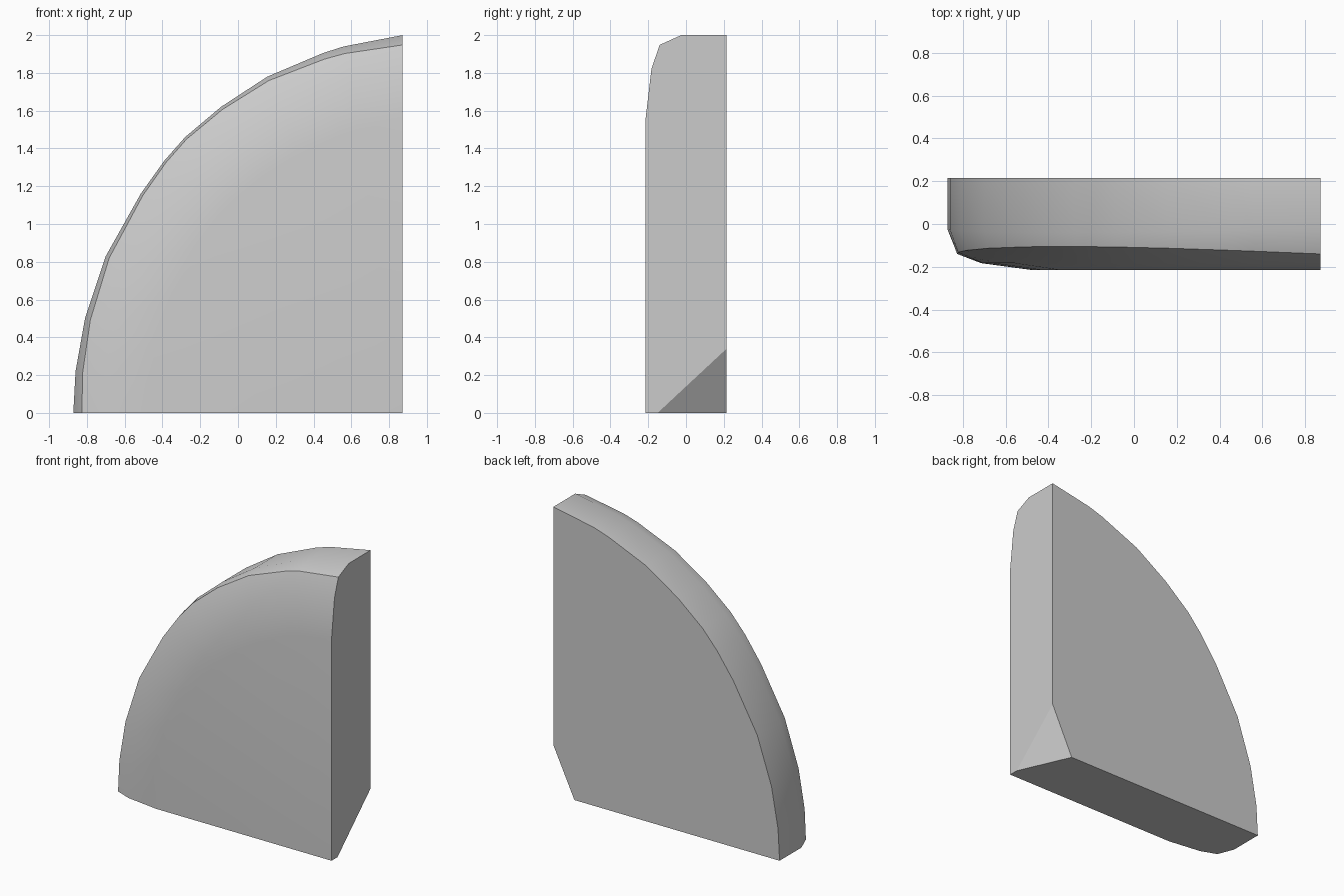
import bpy, bmesh, math
from mathutils import Vector

cube = bpy.data.objects.get("Cube")
if cube:
    bpy.data.objects.remove(cube, do_unlink=True)

BACK, FRONT = 0.215, -0.215
CORNER = Vector((0.872, 0, 0))

# Curved outline (x, z), from the bottom tip to the top
OUTLINE = [(-0.872, 0), (-0.86, 0.22), (-0.81, 0.5), (-0.70, 0.83),
           (-0.515, 1.16), (-0.39, 1.335), (-0.28, 1.46), (-0.09, 1.62),
           (0.155, 1.78), (0.45, 1.905), (0.56, 1.94), (0.872, 2.0)]

# Rounded front rim: scale about the corner, depth, and their change mid-curve
RINGS = [(1, BACK, 0, 0), (1, -0.025, 0, -0.015), (0.974, -0.14, 0.019, 0.035),
         (0.91, -0.183, 0, 0), (0.774, FRONT, 0, 0)]

bm = bmesh.new()
rings = []
for scale, depth, scale_mid, depth_mid in RINGS:
    ring = []
    for x, z in OUTLINE:
        offset = Vector((x, 0, z)) - CORNER
        bulge = math.sin(2 * math.atan2(z / 2, -offset.x / 1.744))
        p = CORNER + offset * (scale + scale_mid * bulge)
        p.y = depth + depth_mid * bulge
        ring.append(bm.verts.new(p))
    rings.append(ring)

# Curved rim
for a, b in zip(rings, rings[1:]):
    for i in range(len(OUTLINE) - 1):
        bm.faces.new((a[i], a[i + 1], b[i + 1], b[i]))

# Flat back, front, bottom and side
back_corner = bm.verts.new((CORNER.x, BACK, 0))
front_corner = bm.verts.new((CORNER.x, FRONT, 0))
bm.faces.new(rings[0] + [back_corner])
bm.faces.new(rings[-1] + [front_corner])
for end in (0, -1):
    bm.faces.new([r[end] for r in rings] + [front_corner, back_corner])
bmesh.ops.recalc_face_normals(bm, faces=bm.faces)

# Slanted cut across the lower back corner
p1 = Vector((CORNER.x, -0.15, 0))
p2 = Vector((CORNER.x, BACK, 0.34))
p3 = Vector((0.71, BACK, 0))
normal = (p2 - p1).cross(p3 - p1).normalized()
if normal.dot(back_corner.co - p1) < 0:
    normal.negate()
cut = bmesh.ops.bisect_plane(bm, geom=bm.verts[:] + bm.edges[:] + bm.faces[:],
                             plane_co=p1, plane_no=normal, clear_outer=True)
edges = [e for e in cut["geom_cut"] if isinstance(e, bmesh.types.BMEdge)]
bmesh.ops.holes_fill(bm, edges=edges, sides=0)
bmesh.ops.recalc_face_normals(bm, faces=bm.faces)

mesh = bpy.data.meshes.new("curved_panel")
bm.to_mesh(mesh)
bm.free()
panel = bpy.data.objects.new("curved_panel", mesh)
bpy.context.collection.objects.link(panel)

# Plain grey
grey = bpy.data.materials.new("light_grey")
grey.use_nodes = True
colour = (0.6, 0.6, 0.6, 1)
grey.diffuse_color = colour
grey.node_tree.nodes["Principled BSDF"].inputs["Base Color"].default_value = colour
mesh.materials.append(grey)

bpy.ops.object.select_all(action='DESELECT')
panel.select_set(True)
bpy.context.view_layer.objects.active = panel
bpy.ops.object.shade_smooth_by_angle(angle=math.radians(32))
